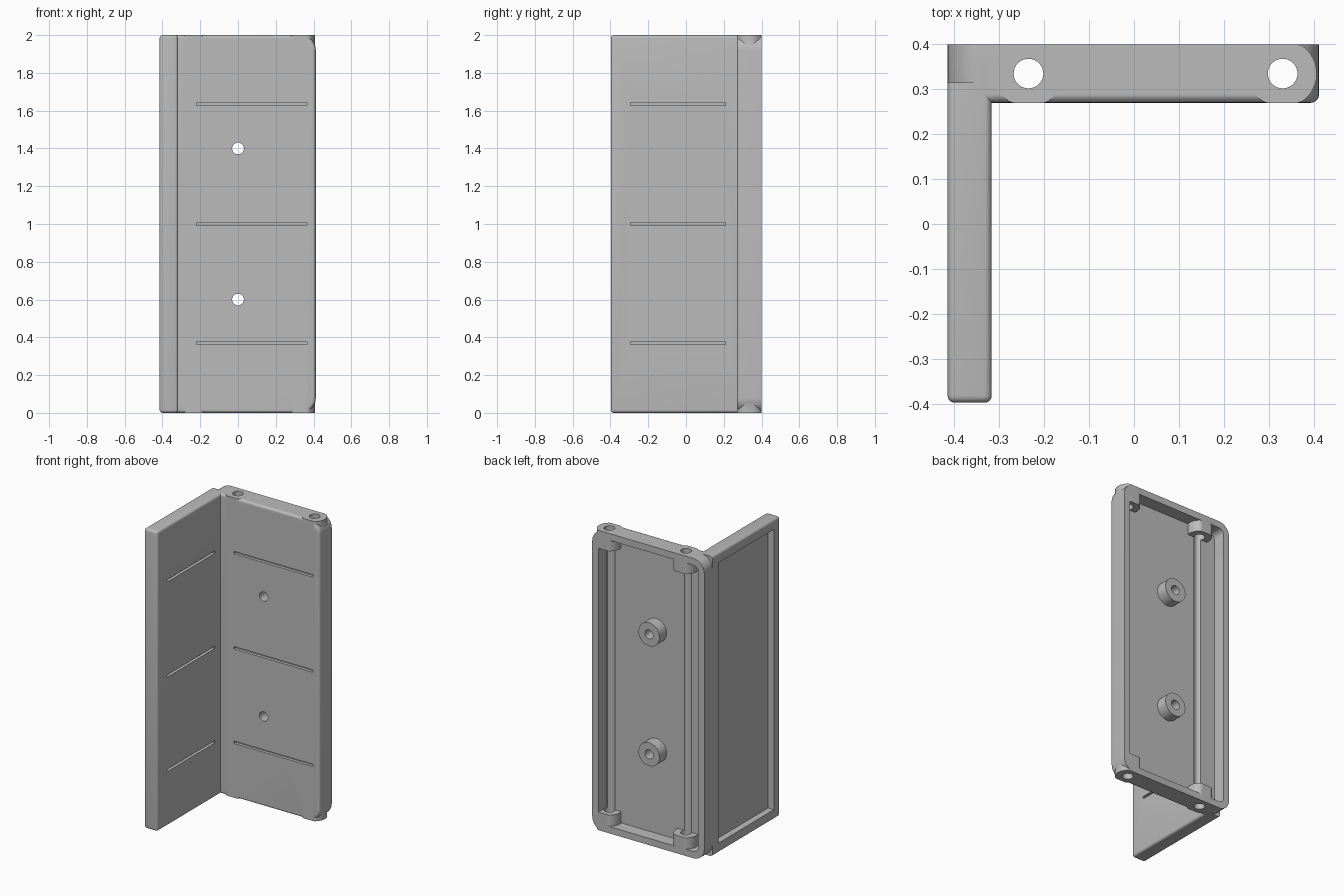
import bpy, bmesh, math
from mathutils import Matrix

old = bpy.data.objects.get("Cube")
if old:
    bpy.data.objects.remove(old, do_unlink=True)

grey = bpy.data.materials.new("light grey plastic")
grey.use_nodes = True
colour = (0.5, 0.5, 0.5, 1)
grey.diffuse_color = colour
grey.node_tree.nodes["Principled BSDF"].inputs["Base Color"].default_value = colour


def finish(name, bm):
    bmesh.ops.recalc_face_normals(bm, faces=bm.faces)
    mesh = bpy.data.meshes.new(name)
    bm.to_mesh(mesh)
    bm.free()
    mesh.materials.append(grey)
    obj = bpy.data.objects.new(name, mesh)
    bpy.context.collection.objects.link(obj)
    return obj


def bevel_where(bm, rule, radius, segments):
    edges = [e for e in bm.edges if rule(*e.verts)]
    bmesh.ops.bevel(bm, geom=edges, offset=radius, segments=segments,
                    profile=0.5, affect='EDGES')


def box_mesh(lo, hi):
    bm = bmesh.new()
    bmesh.ops.create_cube(bm, size=1)
    for v in bm.verts:
        v.co = [a + (b - a) * (c + 0.5) for a, b, c in zip(lo, hi, v.co)]
    return bm


def box(name, lo, hi):
    return finish(name, box_mesh(lo, hi))


def rounded_plate(name, lo, hi, corner, fillet=0):
    """Plate with rounded corners about y and an optional front fillet."""
    bm = box_mesh(lo, hi)
    bevel_where(bm, lambda a, b: abs(a.co.y - b.co.y) > 0.01, corner, 10)
    if fillet:
        front = lo[1] + 0.001
        bevel_where(bm, lambda a, b: a.co.y < front and b.co.y < front, fillet, 5)
    return finish(name, bm)


def cylinder(name, centre, radius, depth, axis, clamp=None):
    bm = bmesh.new()
    turn = Matrix.Rotation(math.pi / 2, 4, 'X') if axis == 'Y' else Matrix()
    bmesh.ops.create_cone(bm, cap_ends=True, segments=40, radius1=radius,
                          radius2=radius, depth=depth,
                          matrix=Matrix.Translation(centre) @ turn)
    if clamp:  # flatten the sides flush with the plate
        for v in bm.verts:
            v.co.y = min(max(v.co.y, clamp[0]), clamp[1])
    return finish(name, bm)


def combine(target, tool, operation):
    mod = target.modifiers.new(operation.lower(), 'BOOLEAN')
    mod.object, mod.operation, mod.solver = tool, operation, 'EXACT'
    bpy.context.view_layer.objects.active = target
    bpy.ops.object.modifier_apply(modifier=mod.name)
    bpy.data.objects.remove(tool, do_unlink=True)


X0, X1 = -0.415, 0.412
FRONT, FLOOR, BACK = 0.27, 0.315, 0.4
WING_X, WING_Y = -0.317, -0.398
SLOTS = (0.37, 1.0, 1.635)

# Back panel: hollow tray open to the rear
panel = rounded_plate("back_panel", (X0, FRONT, 0), (X1, BACK, 2), 0.08, 0.018)
combine(panel, rounded_plate("cavity", (X0 + 0.045, FLOOR, 0.045),
                             (X1 - 0.045, BACK + 0.1, 1.955), 0.035), 'DIFFERENCE')

# Hinge bosses in the tray ends, with vertical pin holes
for x in (-0.235, 0.331):
    for z in (0.06, 1.94):
        combine(panel, cylinder("boss", (x, 0.335, z), 0.076, 0.12, 'Z',
                                (FRONT, BACK)), 'UNION')
    combine(panel, cylinder("pin_hole", (x, 0.335, 1), 0.033, 2.4, 'Z'), 'DIFFERENCE')

# Screw standoffs with through holes
for z in (0.6, 1.4):
    combine(panel, cylinder("standoff", (0, 0.345, z), 0.078, 0.09, 'Y'), 'UNION')
    combine(panel, cylinder("screw_hole", (0, 0.335, z), 0.031, 0.4, 'Y'), 'DIFFERENCE')

# Side wing: filleted plate with a recess in its outer face
bm = box_mesh((X0, WING_Y, 0), (WING_X, FLOOR, 2))
bevel_where(bm, lambda a, b: min(a.co.y, b.co.y) < FLOOR - 0.01, 0.016, 5)
wing = finish("side_wing", bm)
combine(wing, box("recess", (X0 - 0.1, WING_Y + 0.065, 0.065),
                  (X0 + 0.043, FLOOR - 0.065, 1.935)), 'DIFFERENCE')

# Shallow horizontal slots on both inner faces
for z in SLOTS:
    low, high, deep = z - 0.008, z + 0.008, 0.02
    combine(panel, box("slot", (-0.22, FRONT - 0.1, low),
                       (0.366, FRONT + deep, high)), 'DIFFERENCE')
    combine(wing, box("slot", (WING_X - deep, -0.295, low),
                      (WING_X + 0.1, 0.21, high)), 'DIFFERENCE')

# Smooth fillets, sharp edges kept
for obj in (panel, wing):
    bpy.ops.object.select_all(action='DESELECT')
    obj.select_set(True)
    bpy.context.view_layer.objects.active = obj
    bpy.ops.object.shade_smooth_by_angle(angle=math.radians(30))
